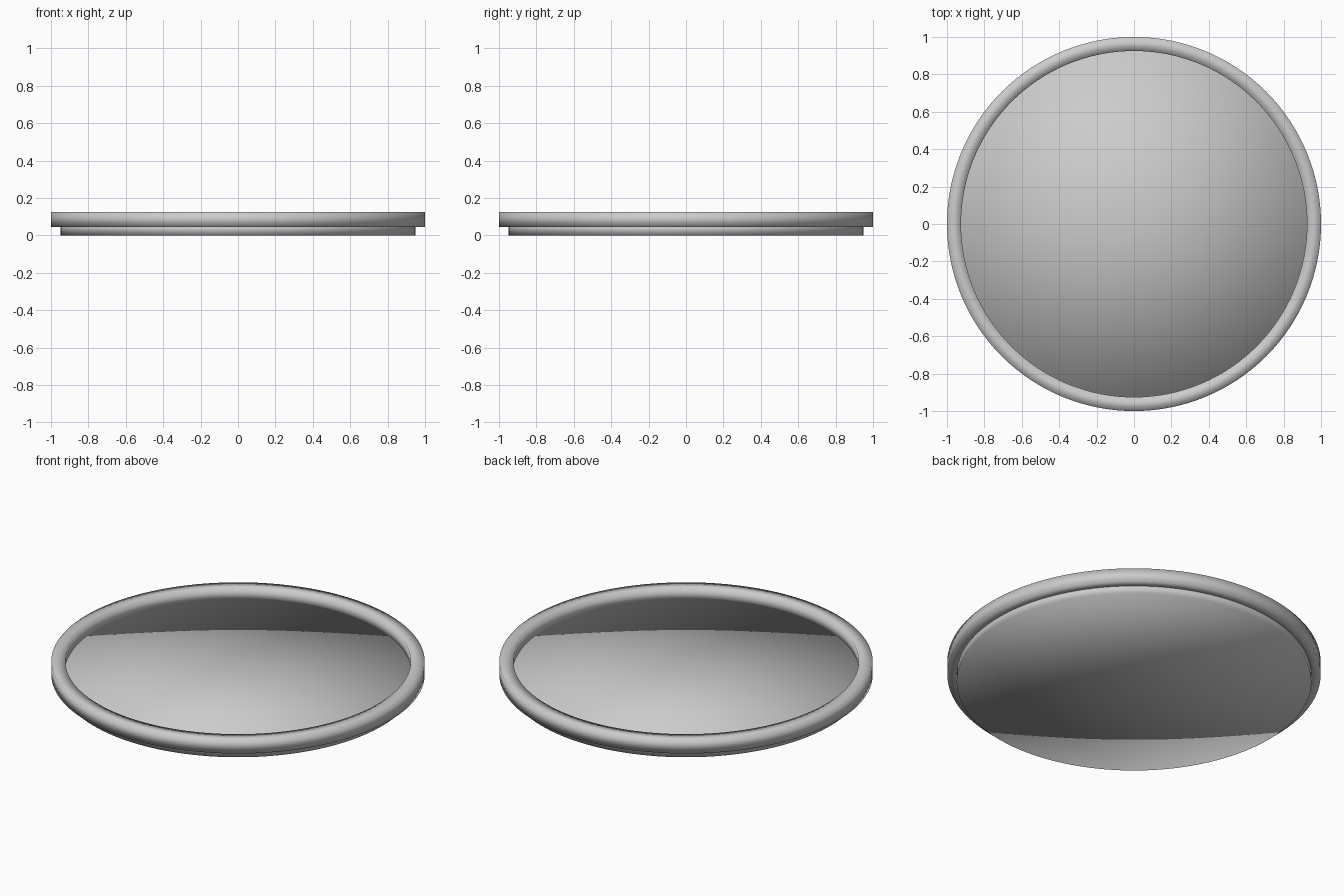
import bpy, bmesh, math
from mathutils import Vector

if "Cube" in bpy.data.objects:
    bpy.data.objects.remove(bpy.data.objects["Cube"])

SEGMENTS = 128


def make_object(name, bm):
    bmesh.ops.recalc_face_normals(bm, faces=bm.faces[:])
    for face in bm.faces:
        face.smooth = True
    mesh = bpy.data.meshes.new(name)
    bm.to_mesh(mesh)
    bm.free()
    obj = bpy.data.objects.new(name, mesh)
    bpy.context.collection.objects.link(obj)
    return obj


# Base plate: thin solid disc with fan caps, softly shaded over its edge
bpy.ops.mesh.primitive_cylinder_add(vertices=SEGMENTS, radius=0.95, depth=0.067,
                                    end_fill_type='TRIFAN', location=(0, 0, 0.0335))
plate = bpy.context.object
plate.name = "base_plate"
bpy.ops.object.shade_smooth()

# Raised rim: rectangular section swept around the plate
section = [(0.925, 0.045), (1.0, 0.045), (1.0, 0.125), (0.925, 0.125)]
bm = bmesh.new()
rings = []
for i in range(SEGMENTS):
    a = 2 * math.pi * i / SEGMENTS
    rings.append([bm.verts.new(Vector((r * math.cos(a), r * math.sin(a), z)))
                  for r, z in section])
for i in range(SEGMENTS):
    here, there = rings[i], rings[(i + 1) % SEGMENTS]
    for j in range(4):
        k = (j + 1) % 4
        bm.faces.new((here[j], there[j], there[k], here[k]))
make_object("rim", bm)
